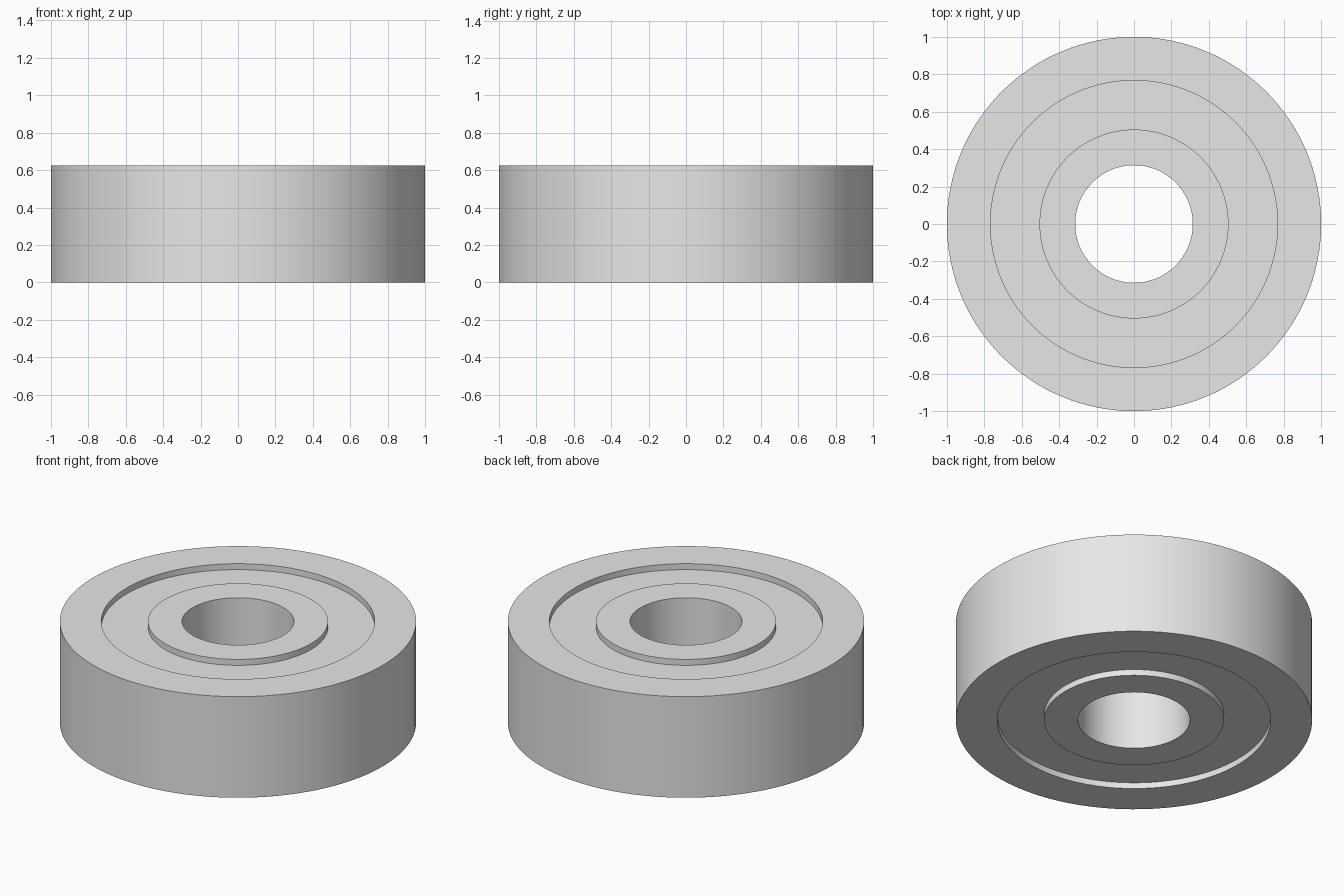
import bpy
import bmesh
import math

cube = bpy.data.objects.get("Cube")
if cube:
    bpy.data.objects.remove(cube, do_unlink=True)

HEIGHT = 0.626
RECESS = 0.037
BORE, INNER_LIP, OUTER_LIP, RIM = 0.314, 0.505, 0.767, 1.0
SEGMENTS = 128

steel = bpy.data.materials.new("light grey steel")
steel.use_nodes = True
grey = (0.8, 0.8, 0.8, 1.0)
steel.diffuse_color = grey
steel.node_tree.nodes["Principled BSDF"].inputs["Base Color"].default_value = grey


def ring(name, r_in, r_out, z_low, z_high):
    """Revolve a rectangular section around the z axis."""
    bm = bmesh.new()
    section = [(r_in, z_low), (r_out, z_low), (r_out, z_high), (r_in, z_high)]
    verts = [bm.verts.new((r, 0, z)) for r, z in section]
    edges = [bm.edges.new((verts[i], verts[i - 1])) for i in range(len(verts))]
    bmesh.ops.spin(bm, geom=verts + edges, cent=(0, 0, 0), axis=(0, 0, 1),
                   angle=math.tau, steps=SEGMENTS, use_merge=True)
    bmesh.ops.remove_doubles(bm, verts=bm.verts, dist=0.0001)
    bmesh.ops.recalc_face_normals(bm, faces=bm.faces)
    mesh = bpy.data.meshes.new(name)
    bm.to_mesh(mesh)
    bm.free()
    mesh.materials.append(steel)
    obj = bpy.data.objects.new(name, mesh)
    bpy.context.collection.objects.link(obj)
    bpy.ops.object.select_all(action='DESELECT')
    obj.select_set(True)
    bpy.context.view_layer.objects.active = obj
    bpy.ops.object.shade_smooth_by_angle(angle=math.radians(30))
    return obj


# Full-height races, with a shield recessed on both sides between them
ring("outer_race", OUTER_LIP, RIM, 0, HEIGHT)
ring("inner_race", BORE, INNER_LIP, 0, HEIGHT)
ring("shield", INNER_LIP, OUTER_LIP, RECESS, HEIGHT - RECESS)
